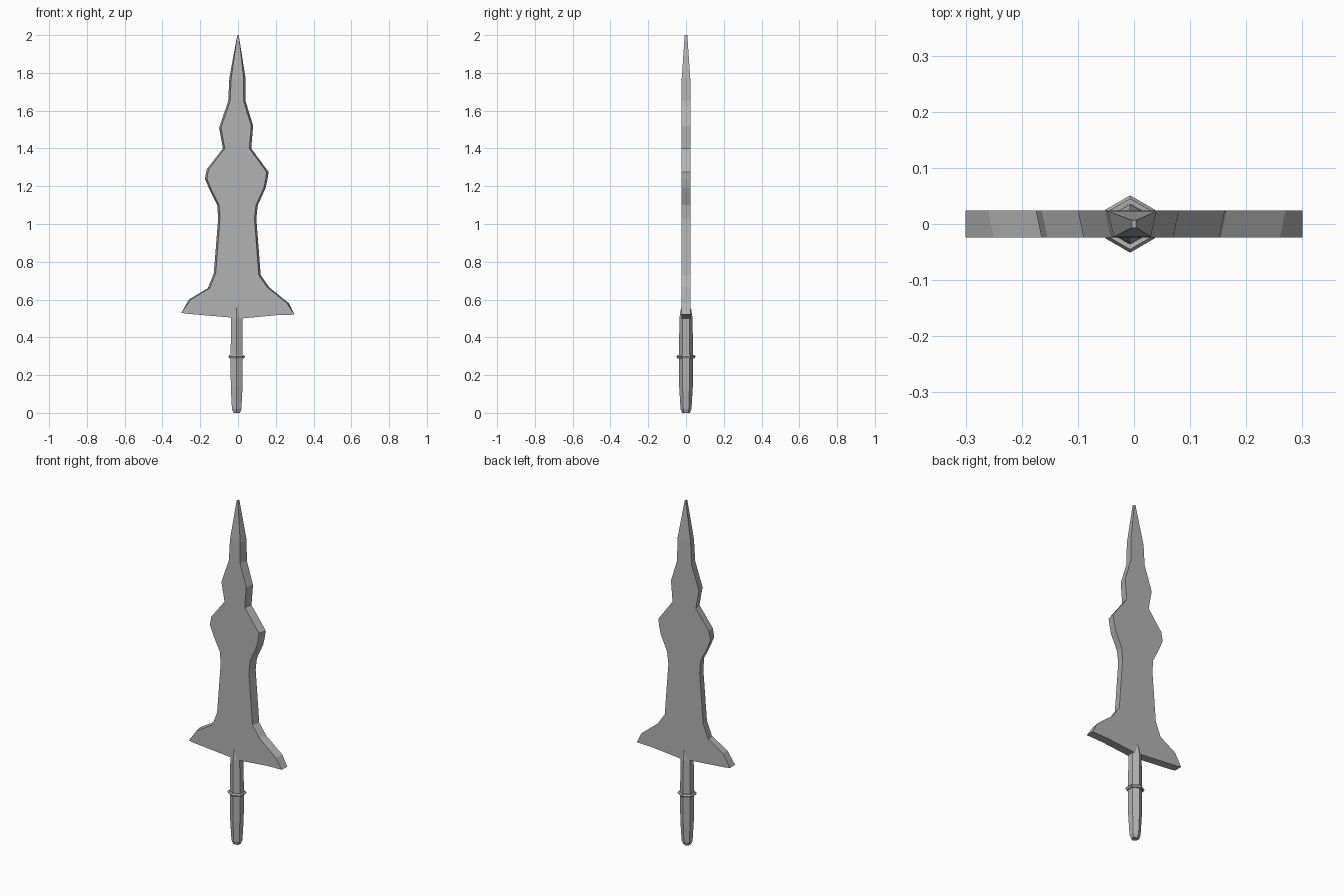
import bpy, bmesh, math

cube = bpy.data.objects.get("Cube")
if cube:
    bpy.data.objects.remove(cube)

steel = bpy.data.materials.new("grey steel")
steel.use_nodes = True
steel.diffuse_color = (0.45, 0.45, 0.45, 1)
steel.node_tree.nodes["Principled BSDF"].inputs["Base Color"].default_value = (0.45, 0.45, 0.45, 1)


def add_object(name, bm):
    bmesh.ops.recalc_face_normals(bm, faces=bm.faces)
    mesh = bpy.data.meshes.new(name)
    bm.to_mesh(mesh)
    bm.free()
    mesh.materials.append(steel)
    obj = bpy.data.objects.new(name, mesh)
    bpy.context.collection.objects.link(obj)


def lathe(name, profile, sides, x, closed=False):
    """Revolve (radius, z) points around a vertical axis at x."""
    bm = bmesh.new()
    rings = []
    for r, z in profile:
        rings.append([bm.verts.new((x + r * math.cos(math.tau * (i + 0.5) / sides),
                                    r * math.sin(math.tau * (i + 0.5) / sides), z))
                      for i in range(sides)])
    pairs = list(zip(rings, rings[1:]))
    if closed:
        pairs.append((rings[-1], rings[0]))
    for a, b in pairs:
        for i in range(sides):
            j = (i + 1) % sides
            bm.faces.new((a[i], a[j], b[j], b[i]))
    if not closed:
        bm.faces.new(rings[0])
        bm.faces.new(rings[-1])
    add_object(name, bm)


# Blade: two slightly uneven edges, listed from the tip down in matching rows
left_edge = [(0.004, 2.0), (0.04, 1.77), (0.04, 1.65), (0.08, 1.52),
             (0.07, 1.40), (0.162, 1.275), (0.156, 1.235), (0.146, 1.19),
             (0.105, 1.1), (0.097, 1.03), (0.12, 0.73), (0.165, 0.665),
             (0.27, 0.58), (0.3, 0.52)]
right_edge = [(-0.004, 2.0), (-0.046, 1.77), (-0.052, 1.65), (-0.1, 1.51),
              (-0.08, 1.4), (-0.165, 1.29), (-0.175, 1.24), (-0.15, 1.18),
              (-0.11, 1.1), (-0.105, 1.03), (-0.128, 0.74), (-0.16, 0.66),
              (-0.26, 0.6), (-0.3, 0.53)]
base = [(0.2, 0.517), (0.02, 0.5), (-0.27, 0.525)]

bm = bmesh.new()


def blade_verts(points, side):
    """Place points on the front (-1) or back (1); the front is drawn in a little."""
    verts = []
    for x, z in points:
        t = 0.024 - 0.017 * max(0, z - 1.75) / 0.25
        inset = 0.01 if side < 0 and 0.54 < z < 1.9 else 0
        verts.append(bm.verts.new((x - math.copysign(inset, x), side * t, z)))
    return verts


loops = []
for side in (-1, 1):
    left, right, bottom = (blade_verts(p, side) for p in (left_edge, right_edge, base))
    for i in range(len(left) - 1):
        bm.faces.new((left[i], left[i + 1], right[i + 1], right[i]))
    bm.faces.new([left[-1]] + bottom + [right[-1]])
    loops.append(left + bottom + right[::-1])

# Blade sides join the front and back outlines
front, back = loops
for i in range(len(front)):
    j = (i + 1) % len(front)
    bm.faces.new((front[i], front[j], back[j], back[i]))
add_object("blade", bm)

# Grip: tapered rod running up into the blade
lathe("grip", [(0.02, 0.0), (0.029, 0.02), (0.036, 0.14), (0.037, 0.28),
               (0.035, 0.5), (0.027, 0.55), (0.008, 0.58)], 6, -0.007)

# Collar: thin ring around the grip
lathe("grip_ring", [(0.033, 0.29), (0.045, 0.289), (0.051, 0.298),
                    (0.045, 0.307), (0.033, 0.306)], 6, -0.007, closed=True)
